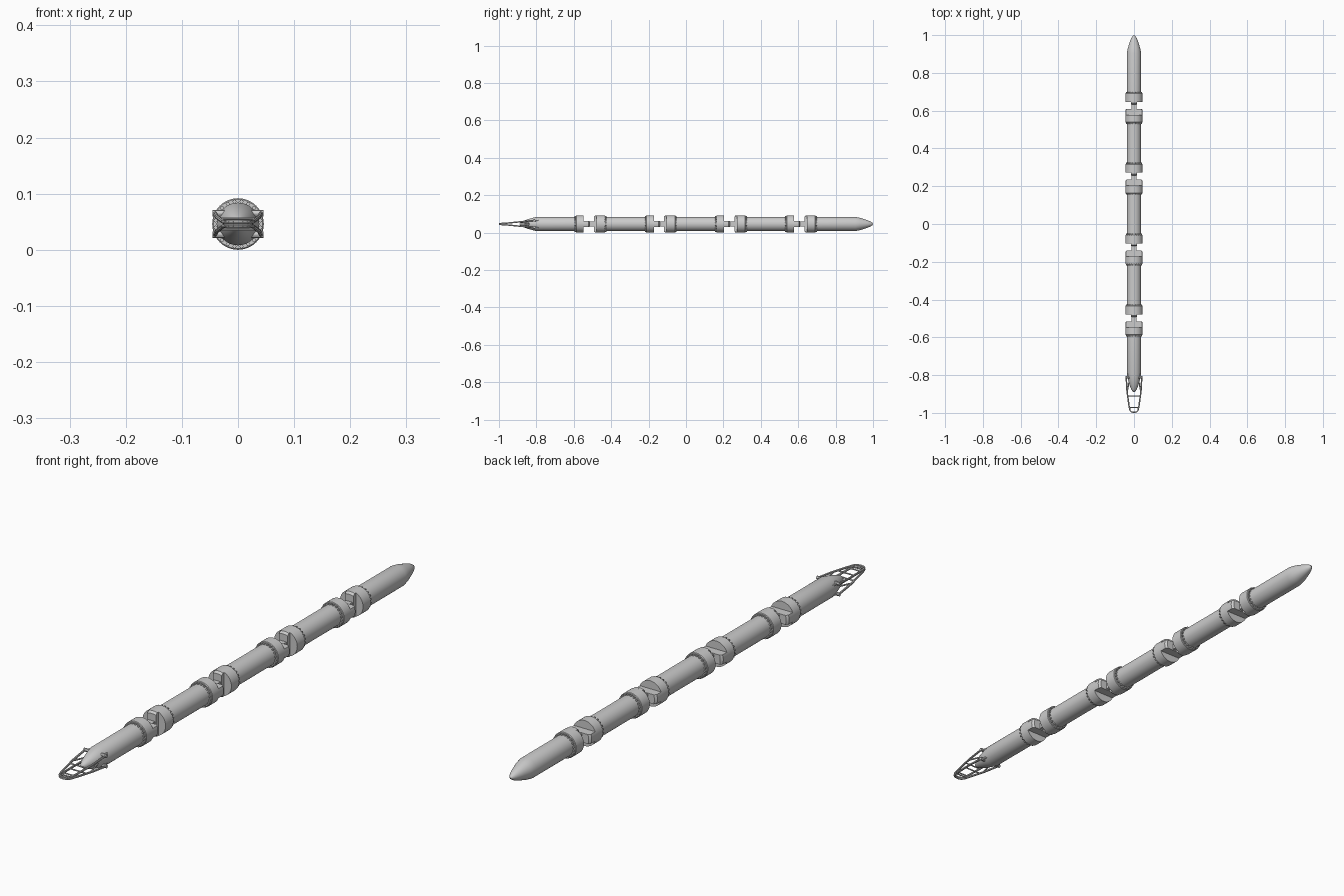
import bpy, bmesh, math
from mathutils import Vector, Matrix

if "Cube" in bpy.data.objects:
    bpy.data.objects.remove(bpy.data.objects["Cube"])

Z0 = 0.046          # height of the long axis
R_TUBE, R_COLLAR = 0.038, 0.046
JOINTS = [-0.505, -0.13, 0.245, 0.62]


def finish(bm, name, smooth=True):
    bmesh.ops.remove_doubles(bm, verts=bm.verts, dist=1e-6)
    bmesh.ops.recalc_face_normals(bm, faces=bm.faces)
    me = bpy.data.meshes.new(name)
    bm.to_mesh(me)
    bm.free()
    ob = bpy.data.objects.new(name, me)
    ob.location.z = Z0
    bpy.context.collection.objects.link(ob)
    if smooth:
        bpy.ops.object.select_all(action='DESELECT')
        ob.select_set(True)
        bpy.context.view_layer.objects.active = ob
        bpy.ops.object.shade_smooth_by_angle(angle=math.radians(30))
    return ob


def loft(bm, rings):
    rows = [[bm.verts.new(p) for p in ring] for ring in rings]
    n = len(rows[0])
    for a, b in zip(rows, rows[1:]):
        for i in range(n):
            bm.faces.new((a[i], a[(i + 1) % n], b[(i + 1) % n], b[i]))
    bm.faces.new(rows[0])
    bm.faces.new(rows[-1])


def lathe(name, profile, n=40):
    """Solid of revolution round the y axis; profile is (y, radius)."""
    bm = bmesh.new()
    loft(bm, [[(r * math.cos(2 * math.pi * i / n), y, r * math.sin(2 * math.pi * i / n))
               for i in range(n)] for y, r in profile])
    return finish(bm, name)


def tongue(name, y0, y1, upright):
    """Flat tab with round-backed sides that carries the joint pin."""
    half, bm, rings = 0.017, bmesh.new(), []
    step = 0.007 if y1 > y0 else -0.007
    a = math.asin(half / R_COLLAR)
    arc = [-a + 2 * a * i / 6 for i in range(7)]
    for y, s in ((y0, 1), (y1 - step, 1), (y1, 0.84)):
        pts = [(s * R_COLLAR * math.cos(t), R_COLLAR * math.sin(t)) for t in arc]
        pts += [(-u, -v) for u, v in pts]
        rings.append([(v, y, u) if upright else (u, y, v) for u, v in pts])
    loft(bm, rings)
    finish(bm, name)


def rod(bm, p, q, r, segs=10):
    p, q = Vector(p), Vector(q)
    d = q - p
    m = Matrix.Translation((p + q) / 2) @ d.to_track_quat('Z', 'Y').to_matrix().to_4x4()
    bmesh.ops.create_cone(bm, cap_ends=True, segments=segs, radius1=r, radius2=r,
                          depth=d.length, matrix=m)


def bolts(name, y, direction, count=20):
    """Ring of bolt heads on the tube side of a collar."""
    bm = bmesh.new()
    for i in range(count):
        t = 2 * math.pi * (i + 0.5) / count
        x, z = 0.0405 * math.cos(t), 0.0405 * math.sin(t)
        rod(bm, (x, y - direction * 0.004, z), (x, y + direction * 0.007, z), 0.0035, 8)
    finish(bm, name)


# Body tubes, with pointed tail and gripper housing
rear = [(0.905, R_TUBE), (0.93, 0.033), (0.965, 0.022), (0.985, 0.014), (0.996, 0.007), (1.0, 0.001)]
front = [(-0.89, 0.001), (-0.886, 0.008), (-0.875, 0.015), (-0.845, 0.026), (-0.80, R_TUBE)]
for i in range(5):
    head = front if i == 0 else [(JOINTS[i - 1] + 0.06, R_TUBE)]
    tail = rear if i == 4 else [(JOINTS[i] - 0.06, R_TUBE)]
    lathe(f"body_tube_{i}", head + tail)

# Universal joints: collars, crossed tongues, neck and bolts
for i, c in enumerate(JOINTS):
    lathe(f"front_collar_{i}", [(c - 0.083, 0.044), (c - 0.081, R_COLLAR), (c - 0.042, R_COLLAR)])
    lathe(f"rear_collar_{i}", [(c + 0.027, R_COLLAR), (c + 0.071, R_COLLAR), (c + 0.073, 0.044)])
    tongue(f"flat_tongue_{i}", c - 0.045, c - 0.010, False)
    tongue(f"upright_tongue_{i}", c + 0.030, c + 0.013, True)
    bolts(f"front_collar_bolts_{i}", c - 0.083, -1)
    bolts(f"rear_collar_bolts_{i}", c + 0.073, 1)
    bm = bmesh.new()
    bmesh.ops.create_cube(bm, size=1, matrix=Matrix.Translation((0, c, 0)) @
                          Matrix.Diagonal((0.026, 0.05, 0.026, 1)))
    finish(bm, f"joint_neck_{i}", False)

# Gripper: upper and lower jaw frames that meet at the tip
for label, s in (("upper", 1), ("lower", -1)):
    bm = bmesh.new()
    side = [(0.041, -0.812, 0.019), (0.037, -0.885, 0.012), (0.026, -0.965, 0.004), (0.021, -0.985, 0.003)]
    for m in (1, -1):
        pts = [(m * x, y, s * z) for x, y, z in side]
        for p, q in zip(pts, pts[1:]):
            rod(bm, p, q, 0.0038, 8)
    # cross bars
    for x, y, z in ((0.033, -0.910, 0.0095), (0.024, -0.972, 0.004)):
        rod(bm, (-x, y, s * z), (x, y, s * z), 0.0025, 8)
    # curved tip
    tip = [(0.021 * math.cos(t), -0.985 - 0.012 * math.sin(t), s * 0.003)
           for t in [math.pi * k / 8 for k in range(9)]]
    for p, q in zip(tip, tip[1:]):
        rod(bm, p, q, 0.003, 8)
    finish(bm, f"{label}_jaw")

    # hinge pins and brackets
    bm = bmesh.new()
    for m in (1, -1):
        rod(bm, (m * 0.024, -0.812, s * 0.019), (m * 0.045, -0.812, s * 0.019), 0.006, 12)
        rod(bm, (m * 0.030, -0.79, s * 0.017), (m * 0.036, -0.816, s * 0.019), 0.004, 8)
        rod(bm, (m * 0.026, -0.835, s * 0.003), (m * 0.036, -0.89, s * 0.011), 0.003, 8)
    finish(bm, f"{label}_hinge")
